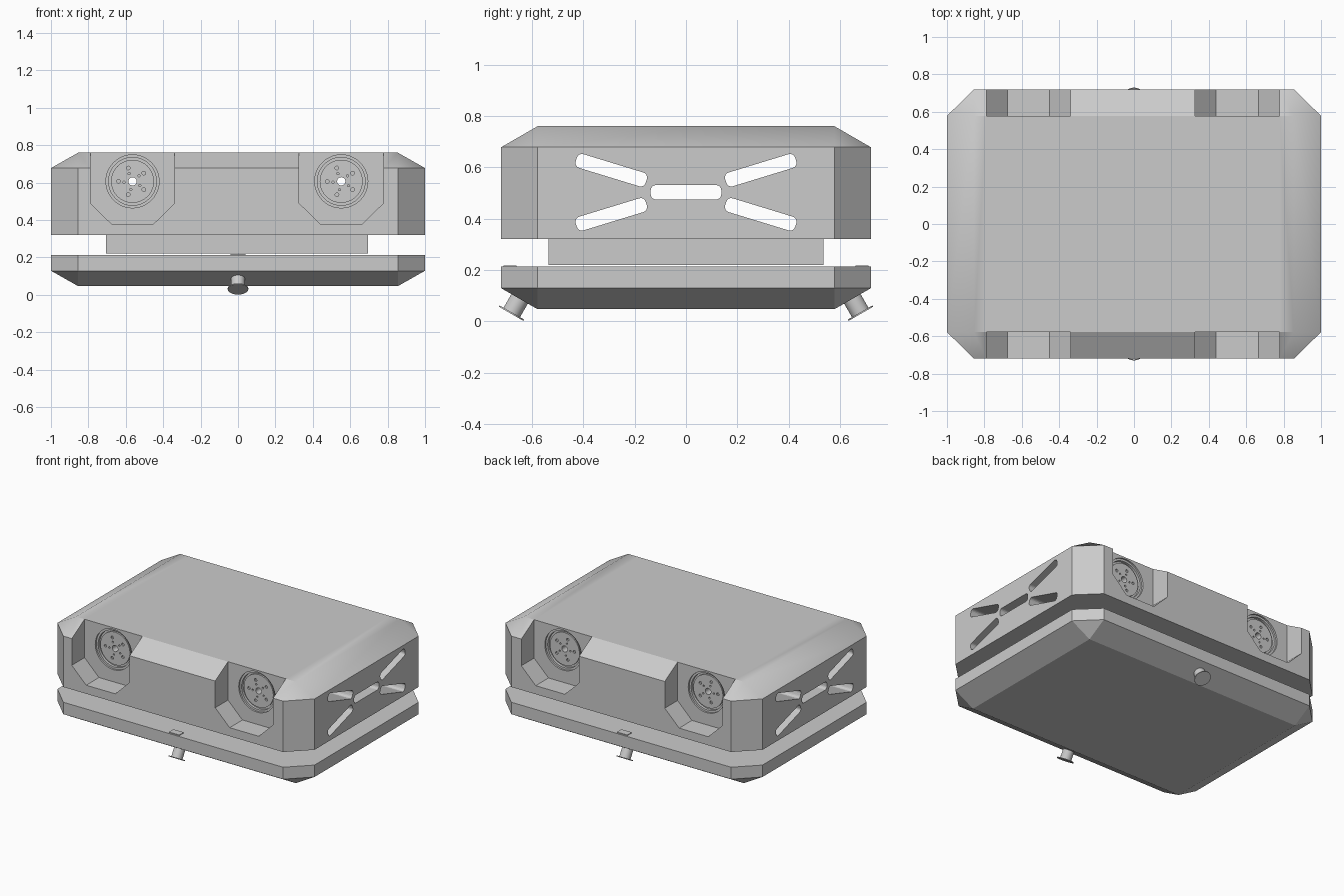
import bpy, bmesh, math
from mathutils import Matrix, Vector

cube = bpy.data.objects.get("Cube")
if cube:
    bpy.data.objects.remove(cube, do_unlink=True)

grey = bpy.data.materials.new("plain grey")
grey.use_nodes = True
grey.diffuse_color = (0.6, 0.6, 0.6, 1)
grey.node_tree.nodes["Principled BSDF"].inputs["Base Color"].default_value = grey.diffuse_color

SHIFT = -0.006      # wheels and core sit slightly off centre
WHEEL_X = (0.558 + SHIFT, -0.558 + SHIFT)
WHEEL_Z = 0.607
WALL_Y = 0.578      # back wall of the wheel pockets


def finish(name, bm):
    bmesh.ops.recalc_face_normals(bm, faces=bm.faces)
    mesh = bpy.data.meshes.new(name)
    bm.to_mesh(mesh)
    bm.free()
    obj = bpy.data.objects.new(name, mesh)
    bpy.context.collection.objects.link(obj)
    mesh.materials.append(grey)
    return obj


def smooth(obj):
    bpy.ops.object.select_all(action='DESELECT')
    obj.select_set(True)
    bpy.context.view_layer.objects.active = obj
    bpy.ops.object.shade_smooth_by_angle(angle=math.radians(30))


def add_box(bm, centre, size, turn=0.0):
    m = Matrix.Translation(centre) @ Matrix.Rotation(turn, 4, 'X') @ Matrix.Diagonal((*size, 1))
    return bmesh.ops.create_cube(bm, size=1, matrix=m)["verts"]


def add_cylinder(bm, centre, radius, depth, turn=math.pi / 2, sides=40):
    m = Matrix.Translation(centre) @ Matrix.Rotation(turn, 4, 'X')
    bmesh.ops.create_cone(bm, cap_ends=True, segments=sides, radius1=radius,
                          radius2=radius, depth=depth, matrix=m)


def chamfered_hull(name, z_flat, z_edge, z_open):
    """Octagonal wall from z_open to z_edge, narrowing to a rectangle at z_flat."""
    bm = bmesh.new()
    for sx in (-1, 1):
        for sy in (-1, 1):
            bm.verts.new((sx * 0.855, sy * 0.578, z_flat))
            for z in (z_edge, z_open):
                bm.verts.new((sx, sy * 0.578, z))
                bm.verts.new((sx * 0.855, sy * 0.72, z))
    bmesh.ops.convex_hull(bm, input=bm.verts)
    bmesh.ops.dissolve_limit(bm, angle_limit=0.01, verts=bm.verts, edges=bm.edges)
    return finish(name, bm)


def cut(obj, name, bm):
    cutter = finish(name, bm)
    cutter.hide_render = True
    cutter.hide_set(True)
    cutter.display_type = 'WIRE'
    mod = obj.modifiers.new(name, 'BOOLEAN')
    mod.operation, mod.solver, mod.object = 'DIFFERENCE', 'EXACT', cutter
    return cutter


# Main bodies
upper_shell = chamfered_hull("upper_shell", 0.76, 0.678, 0.32)
lower_tray = chamfered_hull("lower_tray", 0.047, 0.129, 0.213)
bm = bmesh.new()
add_box(bm, (SHIFT, 0, 0.272), (1.4, 1.07, 0.104))
core_block = finish("core_block", bm)

cutters = []

# Four open-topped wheel pockets with chamfered lower corners
bm = bmesh.new()
outline = ((-0.225, 0.9), (-0.225, 0.49), (-0.113, 0.38),
           (0.113, 0.38), (0.225, 0.49), (0.225, 0.9))
for x in WHEEL_X:
    for s in (-1, 1):
        face = bm.faces.new([bm.verts.new((x + px, s * WALL_Y, pz)) for px, pz in outline])
        ext = bmesh.ops.extrude_face_region(bm, geom=[face])["geom"]
        bmesh.ops.translate(bm, vec=(0, s * 0.3, 0),
                            verts=[v for v in ext if isinstance(v, bmesh.types.BMVert)])
cutters.append(cut(upper_shell, "pocket_cutter", bm))

# Stepped round recesses that form the wheel rims
for label, radius, deep in (("rim", 0.142, 0.012), ("dish", 0.128, 0.03)):
    bm = bmesh.new()
    for x in WHEEL_X:
        for s in (-1, 1):
            add_cylinder(bm, (x, s * WALL_Y, WHEEL_Z), radius, deep * 2)
    cutters.append(cut(upper_shell, label + "_cutter", bm))

# Axle holes through the whole shell
bm = bmesh.new()
for x in WHEEL_X:
    add_cylinder(bm, (x, 0, WHEEL_Z), 0.022, 2, sides=24)
cutters.append(cut(upper_shell, "axle_cutter", bm))

# Side vents: one level slot and four slanted ones, running right through
bm = bmesh.new()
slots = [(0, 0.5025, 0.275, 0)]
for sy in (-1, 1):
    for sz in (-1, 1):
        slots.append((sy * 0.291, 0.5025 + sz * 0.086, 0.285, sy * sz * math.radians(17)))
for y, z, length, turn in slots:
    verts = add_box(bm, (0, y, z), (2.4, length, 0.056), turn)
    long_edges = {e for v in verts for e in v.link_edges
                  if abs(e.verts[0].co.x - e.verts[1].co.x) > 1}
    bmesh.ops.bevel(bm, geom=list(long_edges), offset=0.02, segments=4,
                    profile=0.5, affect='EDGES')
cutters.append(cut(upper_shell, "vent_cutter", bm))

# Wheel discs: a ring with an open hub and shallow bolt holes
for x, side in zip(WHEEL_X, ("left", "right")):
    for s, end in ((-1, "front"), (1, "back")):
        bm = bmesh.new()
        add_cylinder(bm, (x, s * (WALL_Y - 0.026), WHEEL_Z), 0.115, 0.016)
        disc = finish(f"wheel_disc_{end}_{side}", bm)
        bm = bmesh.new()
        add_cylinder(bm, (x, s * WALL_Y, WHEEL_Z), 0.022, 0.2, sides=24)
        for i in range(5):
            for reach, radius, lag in ((0.075, 0.01, 0), (0.045, 0.006, 0.1)):
                a = math.pi + i * math.tau / 5 + lag
                add_cylinder(bm, (x + reach * math.cos(a), s * (WALL_Y - 0.018),
                                  WHEEL_Z + reach * math.sin(a)), radius, 0.02, sides=12)
        cutters.append(cut(disc, "bolt_cutter", bm))
        smooth(disc)

# Tilted round knobs under the front and back edges, with a thin flange
for s, end in ((-1, "front"), (1, "back")):
    bm = bmesh.new()
    tip = Vector((0, s * 0.68, 0.032))
    inward = Vector((0, -s * 0.5, 0.866))
    turn = s * math.radians(30)
    add_cylinder(bm, tip, 0.055, 0.006, turn)
    add_cylinder(bm, tip + inward * 0.06, 0.037, 0.12, turn)
    smooth(finish("knob_" + end, bm))
    # Small tab on the ledge above the knob
    bm = bmesh.new()
    add_box(bm, (0, s * 0.685, 0.214), (0.08, 0.05, 0.008))
    finish("ledge_tab_" + end, bm)

smooth(upper_shell)
